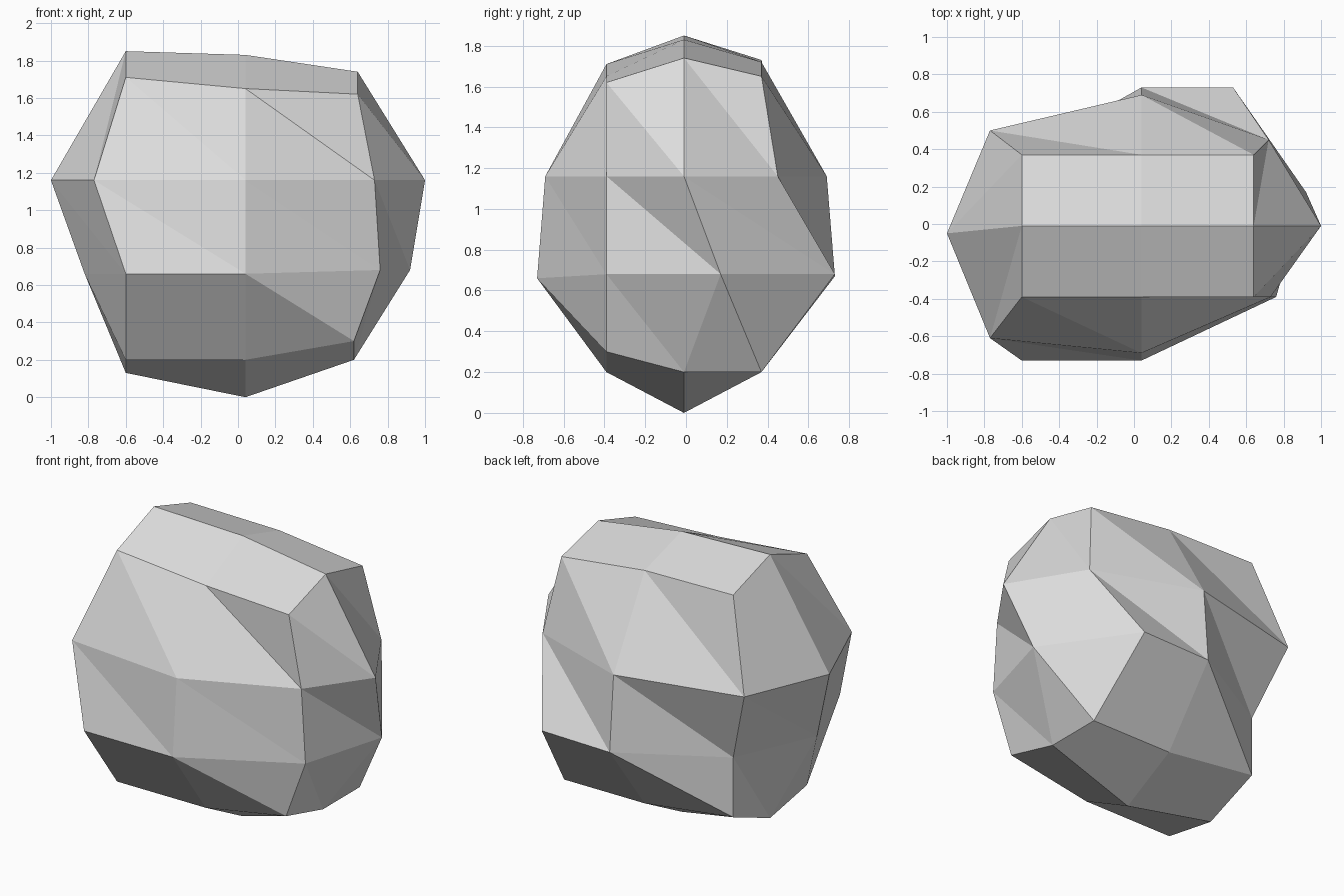
import bpy
import bmesh

default_cube = bpy.data.objects.get("Cube")
if default_cube:
    bpy.data.objects.remove(default_cube, do_unlink=True)

# Stone colour
stone = bpy.data.materials.new("stone_grey")
stone.use_nodes = True
colour = (0.72, 0.72, 0.72, 1.0)
stone.diffuse_color = colour
stone.node_tree.nodes["Principled BSDF"].inputs["Base Color"].default_value = colour

# Walk round the rim of a three by three grid, starting at the front left corner
RIM = [(0, 0), (1, 0), (2, 0), (2, 1), (2, 2), (1, 2), (0, 2), (0, 1)]
ROWS_Y = (-0.39, -0.01, 0.37)


def add_cap(bm, columns_x, heights, upward):
    """Add a faceted three by three cap and return its rim vertices."""
    grid = {}
    for row, y in enumerate(ROWS_Y):
        for column, x in enumerate(columns_x):
            grid[column, row] = bm.verts.new((x, y, heights[row][column]))
    for row in range(2):
        for column in range(2):
            corners = [grid[column, row], grid[column + 1, row],
                       grid[column + 1, row + 1], grid[column, row + 1]]
            bm.faces.new(corners if upward else corners[::-1])
    return [grid[key] for key in RIM]


def add_ring(bm, outline, heights):
    """Add one outline round the girth."""
    return [bm.verts.new((x, y, z)) for (x, y), z in zip(outline, heights)]


def join_rings(bm, lower, upper):
    """Fill the band between two rings with facets, all split the same way."""
    count = len(lower)
    for i in range(count):
        j = (i + 1) % count
        bm.faces.new((lower[i], lower[j], upper[i]))
        bm.faces.new((lower[j], upper[j], upper[i]))


bm = bmesh.new()

# Underside, with a low point in the middle
underside = add_cap(bm, (-0.6, 0.04, 0.62),
                    ((0.2, 0.2, 0.3), (0.13, 0, 0.2), (0.28, 0.2, 0.2)), False)

# Lower and upper girth outlines
lower_girth = add_ring(bm, [(-0.6, -0.73), (0.04, -0.73), (0.76, -0.39), (0.92, 0.17),
                            (0.53, 0.73), (0.04, 0.73), (-0.6, 0.37), (-0.82, -0.18)],
                       (0.66, 0.66, 0.68, 0.68, 0.68, 0.67, 0.67, 0.66))
upper_girth = add_ring(bm, [(-0.77, -0.61), (0.04, -0.69), (0.73, -0.39), (1, -0.01),
                            (0.72, 0.45), (0.04, 0.69), (-0.77, 0.5), (-1, -0.05)],
                       [1.16] * len(RIM))

# Ridged top
top = add_cap(bm, (-0.6, 0.04, 0.64),
              ((1.71, 1.65, 1.62), (1.85, 1.83, 1.74), (1.73, 1.72, 1.65)), True)

# Sides
for lower, upper in ((underside, lower_girth), (lower_girth, upper_girth), (upper_girth, top)):
    join_rings(bm, lower, upper)

# Finished boulder
bmesh.ops.recalc_face_normals(bm, faces=bm.faces)
mesh = bpy.data.meshes.new("boulder")
bm.to_mesh(mesh)
bm.free()
mesh.materials.append(stone)
boulder = bpy.data.objects.new("boulder", mesh)
bpy.context.collection.objects.link(boulder)
